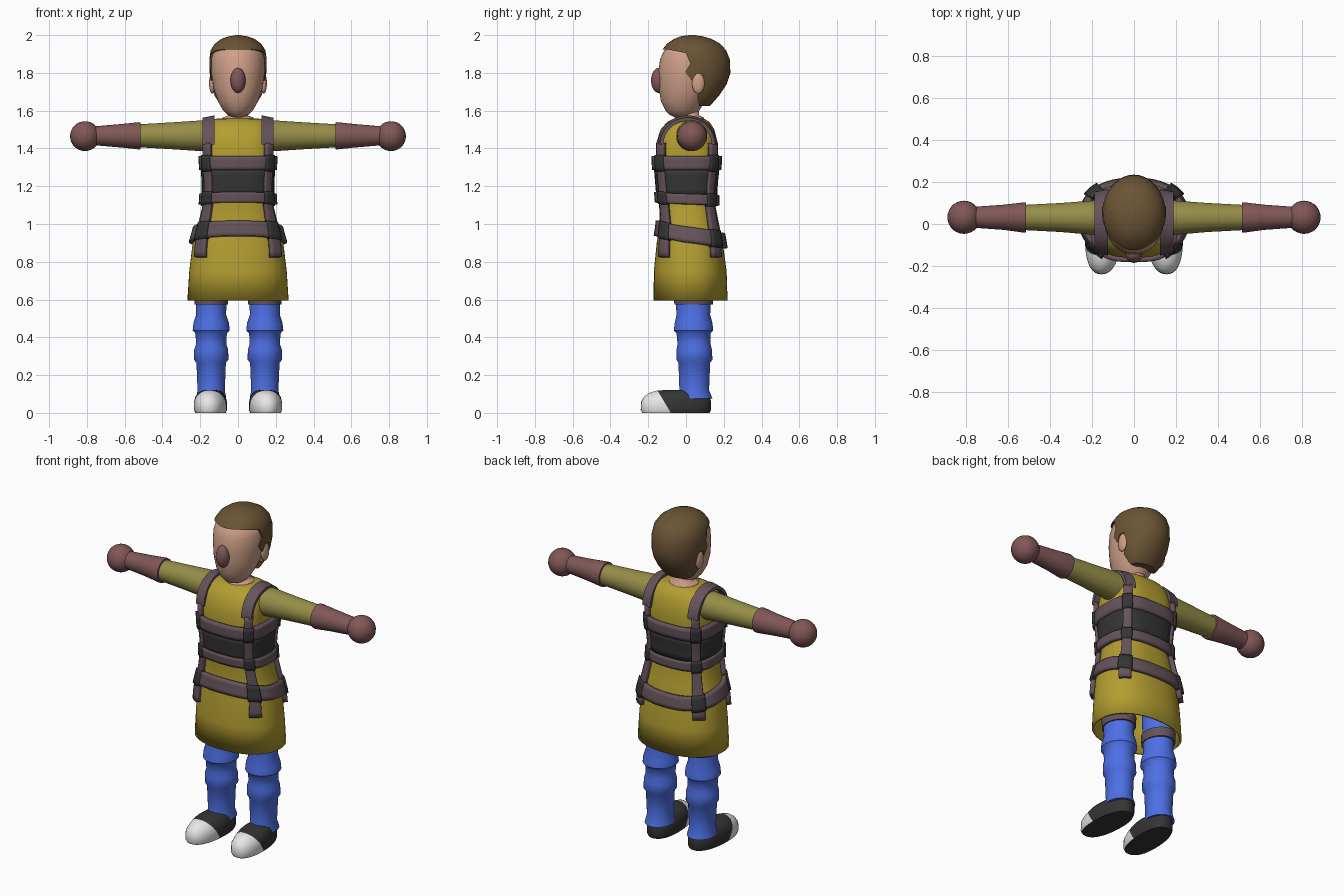
import bpy, bmesh, math
from mathutils import Vector

if "Cube" in bpy.data.objects:
    bpy.data.objects.remove(bpy.data.objects["Cube"])

def mat(name, r, g, b):
    m = bpy.data.materials.new(name)
    m.diffuse_color = (r, g, b, 1)
    m.use_nodes = True
    m.node_tree.nodes["Principled BSDF"].inputs["Base Color"].default_value = m.diffuse_color
    return m

YELLOW = mat("mustard cloth", 0.45, 0.34, 0.03)
OLIVE = mat("olive sleeve", 0.30, 0.27, 0.065)
MAROON = mat("maroon leather", 0.22, 0.095, 0.095)
PURPLE = mat("purple strap", 0.13, 0.088, 0.105)
DARK = mat("charcoal", 0.035, 0.035, 0.035)
BLUE = mat("blue cloth", 0.075, 0.16, 0.78)
HAIR = mat("brown hair", 0.145, 0.088, 0.035)
SKIN = mat("skin", 0.62, 0.35, 0.25)
WHITE = mat("white cap", 0.8, 0.8, 0.8)

def finish(name, bm, *mats, angle=40):
    bmesh.ops.recalc_face_normals(bm, faces=bm.faces)
    me = bpy.data.meshes.new(name)
    bm.to_mesh(me)
    bm.free()
    ob = bpy.data.objects.new(name, me)
    bpy.context.collection.objects.link(ob)
    for m in mats:
        me.materials.append(m)
    smooth(ob, angle)
    return ob

def smooth(ob, angle=40):
    bpy.ops.object.select_all(action='DESELECT')
    ob.select_set(True)
    bpy.context.view_layer.objects.active = ob
    bpy.ops.object.shade_smooth_by_angle(angle=math.radians(angle))

def sp(v, n):
    return math.copysign(abs(v) ** (2 / n), v)

def ring_point(row, a, o=0):
    # point on a rounded cross-section, angle measured from the front
    h, rx, y0, y1, n = row
    return Vector(((rx + o) * sp(math.sin(a), n),
                   (y0 + y1) / 2 - ((y1 - y0) / 2 + o) * sp(math.cos(a), n), h))

def loft(rows, place=lambda p: p, seg=40, bottom=True, top=True):
    bm = bmesh.new()
    rings = [[bm.verts.new(place(ring_point((*r, 2)[:5], 2 * math.pi * i / seg)))
              for i in range(seg)] for r in rows]
    for A, B in zip(rings, rings[1:]):
        for i in range(seg):
            j = (i + 1) % seg
            bm.faces.new((A[i], A[j], B[j], B[i]))
    if bottom:
        bm.faces.new(rings[0])
    if top:
        bm.faces.new(rings[-1])
    return bm

def ellipsoid(name, c, r, m):
    bm = bmesh.new()
    bmesh.ops.create_uvsphere(bm, u_segments=28, v_segments=16, radius=1)
    for v in bm.verts:
        v.co = Vector(c) + Vector([a * b for a, b in zip(v.co, r)])
    return finish(name, bm, m)

def solidify(ob, t):
    s = ob.modifiers.new("thickness", 'SOLIDIFY')
    s.thickness, s.offset = t, -1

# Tunic: height, half width, front, back, roundness
TUNIC = [(.595, .268, -.172, .22, 2.2), (.75, .258, -.17, .215, 2.2),
         (.9, .24, -.155, .195, 2.4), (1.0, .212, -.14, .175, 2.5),
         (1.1, .187, -.142, .155, 2.7), (1.2, .18, -.15, .155, 2.8),
         (1.32, .186, -.16, .168, 3), (1.42, .188, -.16, .17, 3),
         (1.5, .18, -.135, .15, 2.8), (1.54, .165, -.1, .125, 2.5),
         (1.555, .14, -.07, .1, 2.2), (1.56, .08, -.05, .09, 2)]
solidify(finish("tunic", loft(TUNIC, seg=56, bottom=False), YELLOW), .012)

def on_tunic(a, z, o):
    for A, B in zip(TUNIC, TUNIC[1:]):
        if A[0] <= z <= B[0]:
            t = (z - A[0]) / (B[0] - A[0])
            return ring_point([p + (q - p) * t for p, q in zip(A, B)], a, o)

def grid(rows):
    bm = bmesh.new()
    g = [[bm.verts.new(p) for p in r] for r in rows]
    for A, B in zip(g, g[1:]):
        for i in range(len(A) - 1):
            bm.faces.new((A[i], A[i + 1], B[i + 1], B[i]))
    bmesh.ops.remove_doubles(bm, verts=bm.verts, dist=1e-5)
    return bm

def wrap(name, a0, a1, z0, z1, o, m, tilt=0, cols=6, rows=4):
    # strip of webbing lying on the tunic
    pts = []
    for k in range(rows + 1):
        z = z0 + (z1 - z0) * k / rows
        angles = [math.radians(a0 + (a1 - a0) * i / cols) for i in range(cols + 1)]
        pts.append([on_tunic(a, z + tilt * math.cos(a), o) for a in angles])
    bm = grid(pts)
    bmesh.ops.recalc_face_normals(bm, faces=bm.faces)
    c = Vector((0, .015, 0))
    bm.faces.ensure_lookup_table()
    f = bm.faces[0]
    flip = f.normal.xy.dot((f.calc_center_median() - c).xy) < 0
    ob = finish(name, bm, m)
    if flip:
        ob.data.flip_normals()
    solidify(ob, o + .004)

# Harness belts around the body
wrap("chest_panel", 0, 360, 1.15, 1.29, .012, DARK, cols=56)
for name, z0, z1, tilt in (("chest_belt", 1.285, 1.36, 0), ("waist_belt", 1.105, 1.16, .008),
                           ("hip_belt", .905, .985, .033)):
    wrap(name, 0, 360, z0, z1, .022, PURPLE, tilt, cols=56)
    for a in (47, 133, 227, 313):
        wrap(name + "_buckle", a - 11, a + 11, z0 - .006, z1 + .006, .033, DARK, tilt)

# Vertical straps and shoulder loops
for a in (47, 133, 227, 313):
    wrap("vertical_strap", a - 9.5, a + 9.5, .825, 1.43, .025, PURPLE, rows=20)
for s in (-1, 1):
    arcs = [math.pi * k / 24 for k in range(25)]
    section = [(.125, 0), (.187, -.012), (.187, -.03), (.125, -.03), (.125, 0)]
    finish("shoulder_strap", grid([[Vector((s * x, .008 - (.158 + d) * math.cos(t),
           1.42 + (.155 + d) * math.sin(t))) for x, d in section] for t in arcs]), PURPLE)

# Neck and head
finish("neck", loft([(1.5, .09, -.07, .1), (1.562, .083, -.06, .095), (1.575, .052, -.03, .07),
                     (1.63, .045, -.025, .065)]), SKIN, angle=60)
finish("head", loft([(1.565, .03, -.06, .03), (1.578, .055, -.088, .05), (1.6, .078, -.108, .07),
                     (1.65, .107, -.133, .1), (1.72, .13, -.144, .15), (1.8, .142, -.146, .18),
                     (1.87, .142, -.138, .19), (1.92, .13, -.115, .18), (1.96, .08, -.06, .13)]),
       SKIN, angle=70)
ellipsoid("nose", (0, -.145, 1.76), (.04, .04, .066), MAROON)

# Hair: rounded cap trimmed by a side hairline
hair = finish("hair", loft([(1.6, .06, .0, .1), (1.64, .1, -.02, .14), (1.68, .125, -.06, .175),
                            (1.74, .143, -.11, .215), (1.8, .15, -.135, .235),
                            (1.87, .152, -.14, .232), (1.92, .145, -.128, .212),
                            (1.955, .122, -.1, .18), (1.98, .088, -.062, .135),
                            (1.993, .05, -.03, .09), (2.0, .012, .015, .045)]), HAIR)
LINE = [(-.2, 1.92), (-.1, 1.925), (.0, 1.905), (.022, 1.85), (-.005, 1.805), (.03, 1.76),
        (.055, 1.797), (.085, 1.797), (.096, 1.765), (.085, 1.72), (.06, 1.68), (.07, 1.625),
        (.14, 1.625), (.3, 1.7), (.3, 2.1), (-.2, 2.1)]
bm = bmesh.new()
face = bm.faces.new([bm.verts.new((-.3, y, z)) for y, z in LINE])
ext = bmesh.ops.extrude_face_region(bm, geom=[face])
bmesh.ops.translate(bm, vec=(.6, 0, 0),
                    verts=[v for v in ext["geom"] if isinstance(v, bmesh.types.BMVert)])
cutter = finish("hairline_cutter", bm, HAIR)
cutter.hide_render = True
mod = hair.modifiers.new("hairline", 'BOOLEAN')
mod.operation, mod.object, mod.solver = 'INTERSECT', cutter, 'EXACT'
smooth(hair)
bpy.ops.object.modifier_apply(modifier=mod.name)
smooth(hair)
bpy.data.objects.remove(cutter)

for s in (-1, 1):
    ellipsoid("ear", (s * .137, .065, 1.745), (.016, .033, .055), SKIN)

    # Arm, cuff and round hand
    def along(p):
        return Vector((s * p.z, p.y, 1.467 + p.x))
    finish("sleeve", loft([(.13, .083, -.053, .113), (.2, .081, -.051, .111), (.35, .071, -.038, .1),
                           (.54, .06, -.028, .09)], along), OLIVE)
    finish("cuff", loft([(.515, .071, -.04, .102), (.525, .072, -.041, .103), (.62, .062, -.028, .092),
                         (.76, .05, -.018, .082)], along), MAROON)
    ellipsoid("hand", (s * .81, .032, 1.465), (.079, .079, .079), MAROON)

    # Leg with two gathered folds
    def beside(p):
        return Vector((s * (.142 + p.x), p.y, p.z))
    finish("leg", loft([(.075, .08, -.045, .14), (.12, .072, -.035, .122), (.265, .078, -.04, .128),
                        (.282, .091, -.05, .14), (.335, .09, -.05, .137), (.365, .08, -.045, .13),
                        (.42, .083, -.05, .13), (.437, .098, -.064, .144), (.475, .094, -.06, .14),
                        (.52, .079, -.05, .128), (.6, .082, -.055, .132), (.95, .075, -.07, .13)],
                       beside), BLUE)
    finish("thigh_strap", loft([(.575, .088, -.062, .142), (.63, .09, -.064, .144)], beside), PURPLE)

    # Shoe with a pale toe cap
    def foot(p):
        return Vector((s * (.143 + p.x - .05 * p.y), p.y, p.z))
    bm = loft([(0, .08, -.232, .125, 2.3), (.015, .086, -.24, .132, 2.3), (.06, .086, -.237, .132, 2.3),
               (.085, .08, -.222, .128), (.105, .068, -.195, .12), (.117, .05, -.16, .1),
               (.121, .025, -.11, .07)], foot)
    no = Vector((0, 1, .6))
    co = Vector((0, -.08, 0))
    bmesh.ops.bisect_plane(bm, geom=bm.verts[:] + bm.edges[:] + bm.faces[:],
                           plane_co=co, plane_no=no)
    for f in bm.faces:
        c = f.calc_center_median()
        f.material_index = int((c - co).dot(no) < 0 and c.z > .004)
    finish("shoe", bm, DARK, WHITE, angle=50)
